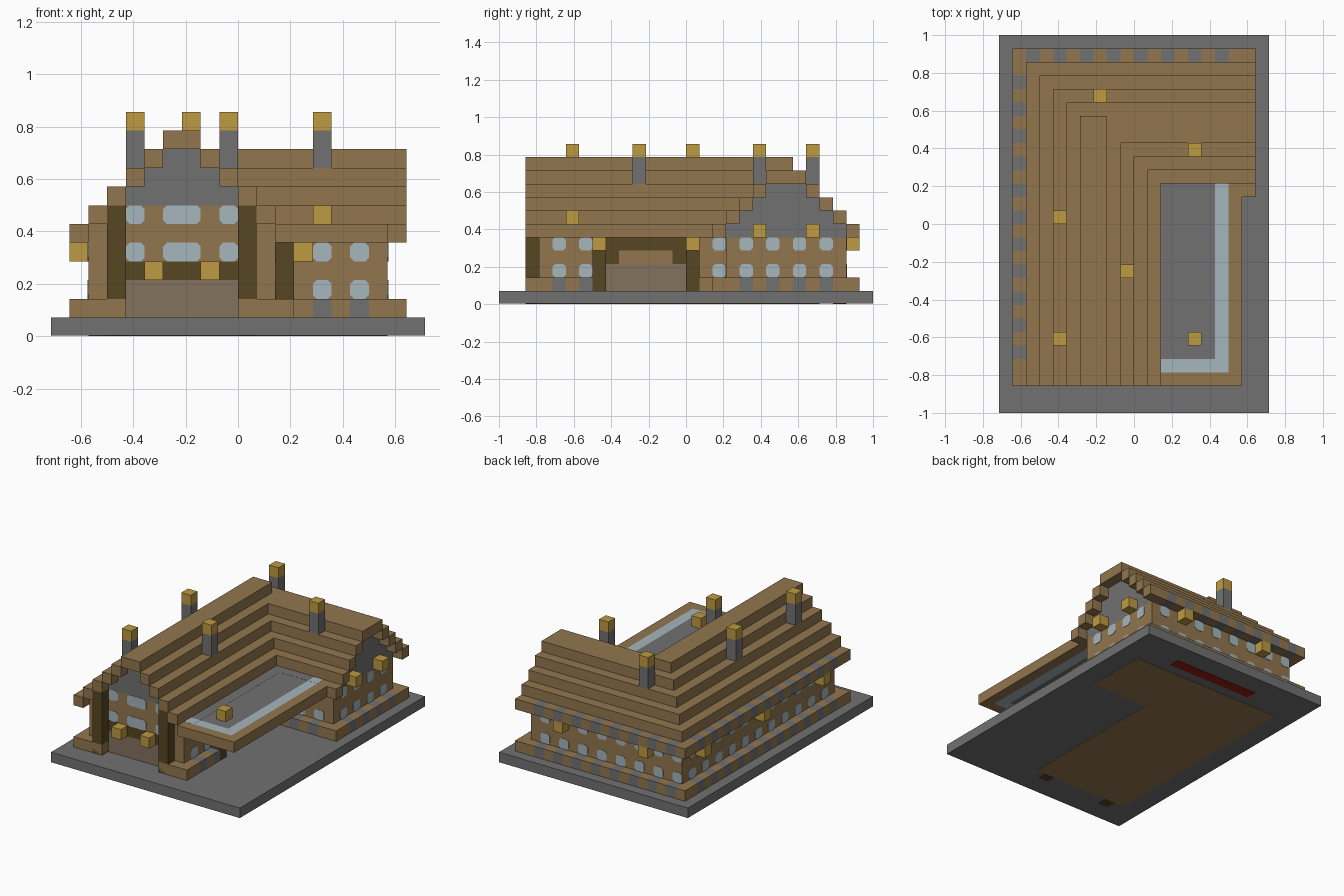
import bpy, bmesh
from mathutils import Vector

cube = bpy.data.objects.get("Cube")
if cube:
    bpy.data.objects.remove(cube, do_unlink=True)

UNIT = 2 / 28                      # one block
ORIGIN = Vector((10, 14, 0))       # plan centre in blocks


def material(name, *rgb):
    def linear(c):
        c /= 255
        return c / 12.92 if c < 0.04 else ((c + 0.055) / 1.055) ** 2.4
    col = [linear(c) for c in rgb] + [1]
    m = bpy.data.materials.new(name)
    m.use_nodes = True
    m.diffuse_color = col
    m.node_tree.nodes["Principled BSDF"].inputs["Base Color"].default_value = col
    return m


timber = material("timber_brown", 146, 118, 78)
dark = material("dark_timber", 86, 70, 34)
stone = material("stone_grey", 113, 113, 113)
glass = material("pale_glass", 166, 182, 188)
gold = material("lantern_gold", 190, 155, 66)
door = material("door_tan", 130, 114, 92)
red = material("deep_red", 150, 25, 12)


def add_box(bm, x0, x1, y0, y1, z0, z1, index=0):
    """Add a box given in block coordinates."""
    verts = bmesh.ops.create_cube(bm, size=1)["verts"]
    lo, hi = Vector((x0, y0, z0)), Vector((x1, y1, z1))
    for v in verts:
        v.co = ((lo + hi) / 2 + v.co * (hi - lo) - ORIGIN) * UNIT
    for f in {f for v in verts for f in v.link_faces}:
        f.material_index = index


def finish(name, bm, *mats):
    bmesh.ops.recalc_face_normals(bm, faces=bm.faces[:])
    mesh = bpy.data.meshes.new(name)
    bm.to_mesh(mesh)
    bm.free()
    for m in mats:
        mesh.materials.append(m)
    obj = bpy.data.objects.new(name, mesh)
    bpy.context.collection.objects.link(obj)
    return obj


def part(name, mat, *boxes):
    bm = bmesh.new()
    for b in boxes:
        add_box(bm, *b)
    return finish(name, bm, mat)


def banded_row(name, axis, start, end, side, z, first, last):
    """Row of blocks; even ones from first to last are stone."""
    bm = bmesh.new()
    for i in range(start, end):
        idx = int(i % 2 == 0 and first <= i <= last)
        span = (i, i + 1, side, side + 1) if axis == "x" else (side, side + 1, i, i + 1)
        add_box(bm, *span, z, z + 1, idx)
    return finish(name, bm, timber, stone)


def window(bm, axis, plane, out, start, z, width=1):
    """Thin pane with clipped corners, standing just proud of a wall."""
    c, w = 0.2, width
    outline = [(c, 0), (w - c, 0), (w, c), (w, 1 - c), (w - c, 1), (c, 1), (0, 1 - c), (0, c)]
    rings = []
    for depth in (-0.02, 0.04):
        d = plane + out * depth
        pts = [(start + a, d, z + h) if axis == "x" else (d, start + a, z + h) for a, h in outline]
        rings.append([bm.verts.new((Vector(p) - ORIGIN) * UNIT) for p in pts])
    for ring in rings:
        bm.faces.new(ring)
    for i in range(8):
        j = (i + 1) % 8
        bm.faces.new((rings[0][i], rings[0][j], rings[1][j], rings[1][i]))


# Ground slab with flush floor underneath
part("ground_slab", stone, (0, 20, 0, 28, 0.04, 1))
part("floor_underside", timber, (2, 12, 3, 24, 0, 0.1), (12, 18, 18, 24, 0, 0.1))
part("red_underside_strip", red, (6, 15, 25, 26, 0, 0.1))

# Walls of both wings
part("long_wing_walls", timber, (2, 12, 3, 26, 1, 5))
part("cross_wing_walls", timber, (12, 18, 17, 26, 1, 5))

# Plinth around the walls
part("front_plinth", timber, (2, 4, 2, 3, 1, 2), (10, 12, 2, 3, 1, 2))
banded_row("left_plinth", "y", 2, 26, 1, 1, 4, 24)
banded_row("back_plinth", "x", 1, 19, 26, 1, 2, 16)
banded_row("court_plinth", "y", 2, 7, 12, 1, 4, 6)
part("court_corner_plinth", timber, (12, 13, 15, 17, 1, 2))
banded_row("cross_wing_plinth", "x", 13, 19, 16, 1, 14, 16)
banded_row("end_plinth", "y", 17, 26, 18, 1, 18, 24)

# Stepped roof: shells one block wide around solid gable fills
for k in range(5):
    z = 5 + k
    strips = [(12 - k, 13 - k, 2, 17 + k, z, z + 1),
              (13 - k, 19, 16 + k, 17 + k, z, z + 1)]
    if k == 0:
        banded_row("left_eave", "y", 2, 26, 1, z, 4, 24)
        banded_row("back_eave", "x", 1, 19, 26, z, 2, 16)
    else:
        strips += [(1 + k, 2 + k, 2, 27 - k, z, z + 1),
                   (1 + k, 19, 26 - k, 27 - k, z, z + 1)]
    part(f"roof_step_{k}", timber, *strips)
    part(f"long_gable_{k}", stone if k > 1 else timber,
         (2 + k, 12 - k, 3, 26 - k, z, z + 1))
    if k < 4:
        part(f"cross_gable_{k}", stone, (12 - k, 18, 17 + k, 26 - k, z, z + 1))
part("cross_ridge", timber, (8, 19, 21, 22, 9, 10))
part("long_ridge", timber, (6, 8, 2, 22, 10, 11))

# Flat roof over the court with a glass edge
part("flat_roof_deck", stone, (13, 16, 4, 16, 5, 6), (12, 13, 4, 17, 5.9, 6.01),
     (13, 16, 16, 17, 5.9, 6.01))
part("flat_roof_glass", glass, (16, 17, 3, 16, 5, 6), (13, 16, 3, 4, 5, 6),
     (12, 13, 3, 4, 5.9, 6.01), (16, 17, 16, 17, 5.9, 6.01))
part("flat_roof_border", timber, (13, 18, 2, 3, 5, 6), (17, 18, 3, 16, 5, 6))

# Front entrance: posts, beam and door
part("front_posts", dark, *[(x, x + 1, 2, 3, 0, 7) for x in (3, 10)])
part("front_beam", dark, (4, 10, 2.95, 3.1, 3, 4))
part("front_door", door, (4, 10, 2.95, 3.1, 1, 3))

# Court entrance: posts, beam, panel and door
part("court_posts", dark, *[(12, 13, y, y + 1, 1, 5) for y in (7, 14)])
part("court_beam", dark, (12, 12.05, 8, 14, 3, 5))
part("court_panel", timber, (12, 12.1, 9, 13, 3, 4))
part("court_door", door, (12, 12.05, 8, 14, 1, 3))

# Windows on every side
bm = bmesh.new()
for z in (4, 6):
    for x, w in ((4, 1), (6, 2), (9, 1)):
        window(bm, "x", 3, -1, x, z, w)
for z in (2, 4):
    for y in range(4, 26, 2):
        window(bm, "y", 2, -1, y, z)
    for x in range(2, 18, 2):
        window(bm, "x", 26, 1, x, z)
    for y in range(18, 26, 2):
        window(bm, "y", 18, 1, y, z)
    for x in (14, 16):
        window(bm, "x", 17, -1, x, z)
    for y in (4, 6, 16):
        window(bm, "y", 12, 1, y, z)
finish("windows", bm, glass)

# Chimneys with gold caps
for i, (x, y) in enumerate(((4, 5), (4, 14), (9, 10), (14, 19), (7, 23))):
    part(f"chimney_{i}", stone, (x, x + 1, y, y + 1, 9, 11))
    part(f"chimney_cap_{i}", gold, (x, x + 1, y, y + 1, 11, 12))

# Lanterns
spots = [(x, 2, 3) for x in (5, 8)]                # front entrance
spots += [(13, y, 4) for y in (7, 14)]             # court entrance
spots += [(18, y, 5) for y in (19, 23)]            # cross gable
spots += [(1, y, 4) for y in (5, 14, 23)]          # left wall
spots += [(x, 26, 4) for x in (5, 14)]             # back wall
spots += [(14, 5, 6)]                              # flat roof
part("lanterns", gold, *[(x, x + 1, y, y + 1, z, z + 1) for x, y, z in spots])
